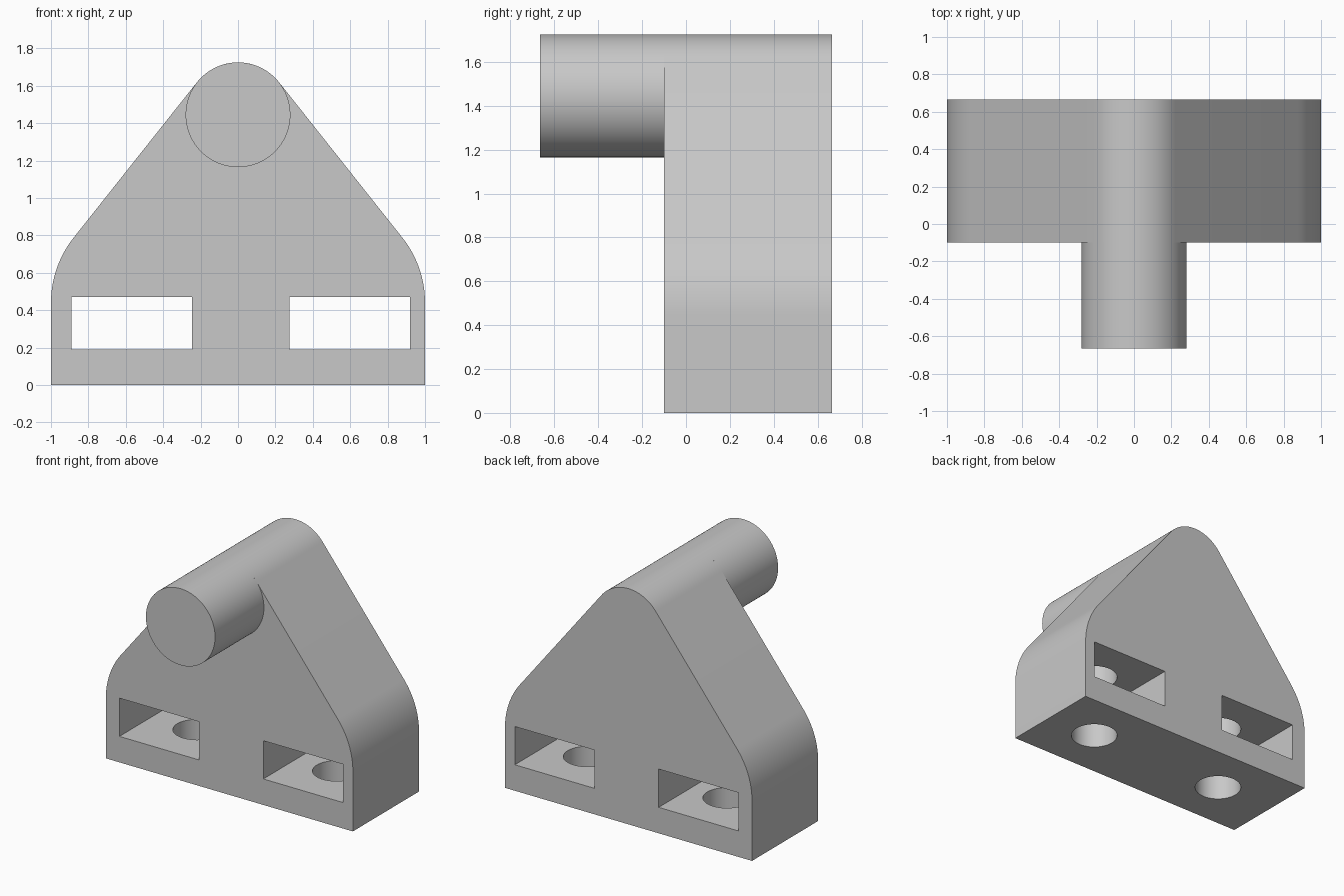
import bpy, bmesh, math

if "Cube" in bpy.data.objects:
    bpy.data.objects.remove(bpy.data.objects["Cube"])

FRONT, BACK, NOSE = -0.10, 0.665, -0.665     # y positions
MID = (FRONT + BACK) / 2
PIN_Z, PIN_R = 1.445, 0.28

grey = bpy.data.materials.new("plain grey")
grey.diffuse_color = (0.58, 0.58, 0.58, 1)
grey.use_nodes = True
grey.node_tree.nodes["Principled BSDF"].inputs["Base Color"].default_value = grey.diffuse_color


def make(name, bm):
    bmesh.ops.recalc_face_normals(bm, faces=bm.faces)
    mesh = bpy.data.meshes.new(name)
    bm.to_mesh(mesh)
    bm.free()
    ob = bpy.data.objects.new(name, mesh)
    bpy.context.collection.objects.link(ob)
    mesh.materials.append(grey)
    return ob


def prism(name, profile, y0, y1):
    """Extrude an x/z outline along y."""
    bm = bmesh.new()
    face = bm.faces.new([bm.verts.new((x, y0, z)) for x, z in profile])
    out = bmesh.ops.extrude_face_region(bm, geom=[face])["geom"]
    verts = [g for g in out if isinstance(g, bmesh.types.BMVert)]
    bmesh.ops.translate(bm, verts=verts, vec=(0, y1 - y0, 0))
    return make(name, bm)


def arc(cx, cz, r, a0, a1, n):
    angles = [math.radians(a0 + (a1 - a0) * i / n) for i in range(n + 1)]
    return [(cx + r * math.cos(a), cz + r * math.sin(a)) for a in angles]


def cut(target, cutter):
    mod = target.modifiers.new("cut", 'BOOLEAN')
    mod.operation, mod.solver, mod.object = 'DIFFERENCE', 'EXACT', cutter
    bpy.context.view_layer.objects.active = target
    bpy.ops.object.modifier_apply(modifier=mod.name)
    bpy.data.objects.remove(cutter)


# Bracket body: rounded shoulders, sloping sides and a rounded top
SLOPE = 38.4
right = [(1, 0)] + arc(0.44, 0.44, 0.56, 0, SLOPE, 16) + arc(0, PIN_Z, PIN_R, SLOPE, 90, 16)
left = [(-x, z) for x, z in reversed(right[:-1])]
body = prism("bracket_body", right + left, FRONT, BACK)

# Rectangular slots through the body, and blind bolt holes from below
for x0, x1, hole_x in ((-0.89, -0.245, -0.53), (0.275, 0.92, 0.60)):
    cut(body, prism("slot_cutter", [(x0, 0.19), (x1, 0.19), (x1, 0.47), (x0, 0.47)],
                    FRONT - 0.2, BACK + 0.2))
    bm = bmesh.new()
    bmesh.ops.create_cone(bm, cap_ends=True, segments=64, radius1=0.16, radius2=0.16, depth=0.95)
    bmesh.ops.translate(bm, verts=bm.verts, vec=(hole_x, MID, 0.75 - 0.475))
    cut(body, make("hole_cutter", bm))

# Round pin projecting from the front
pin = prism("front_pin", arc(0, PIN_Z, PIN_R, 0, 360, 96)[:-1], NOSE, FRONT)

for ob in (body, pin):
    bpy.ops.object.select_all(action='DESELECT')
    ob.select_set(True)
    bpy.context.view_layer.objects.active = ob
    bpy.ops.object.shade_smooth_by_angle(angle=math.radians(30))
